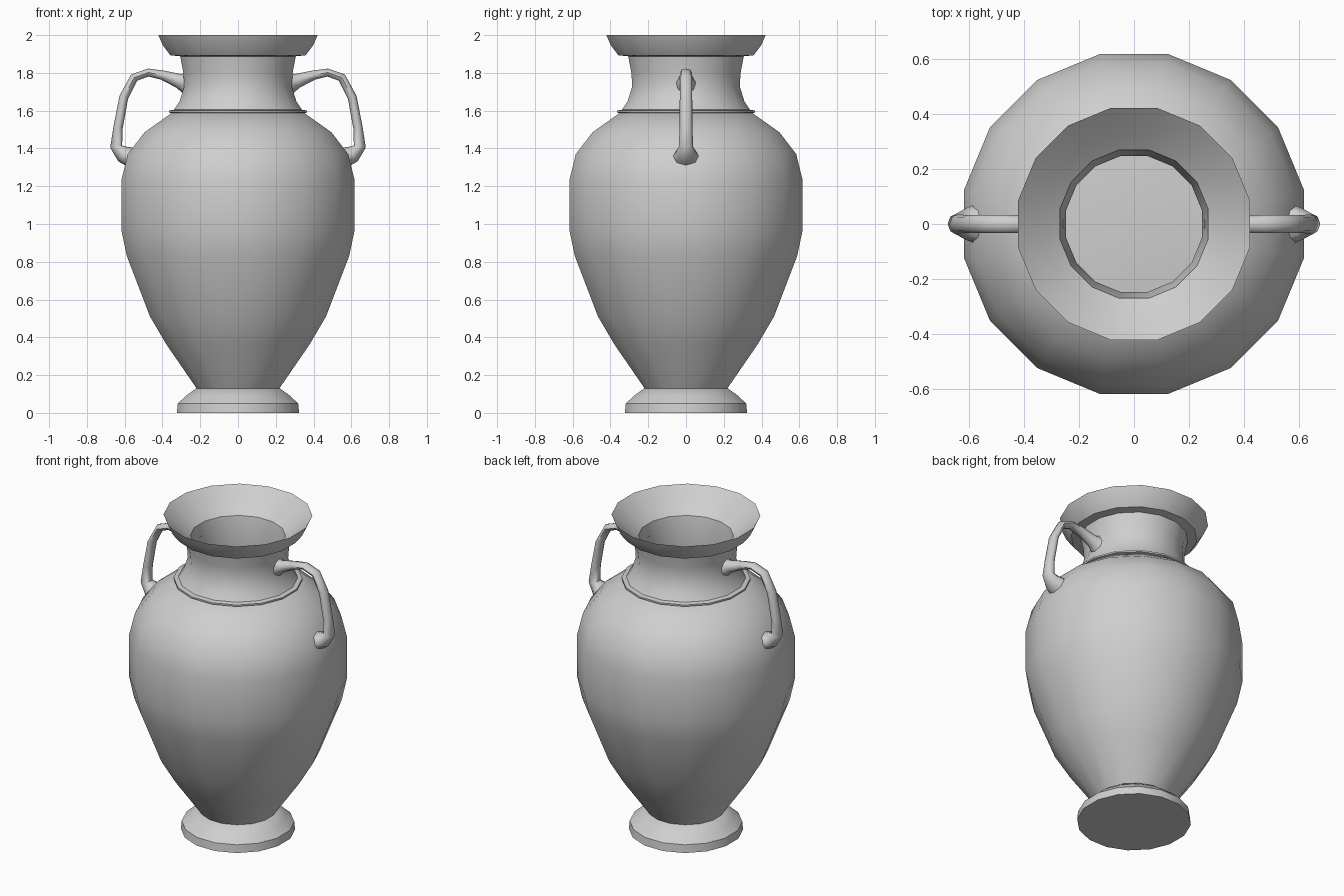
import bpy, bmesh, math
from mathutils import Vector

cube = bpy.data.objects.get("Cube")
if cube:
    bpy.data.objects.remove(cube, do_unlink=True)

SIDES = 16

clay = bpy.data.materials.new("grey clay")
clay.use_nodes = True
GREY = (0.62, 0.62, 0.62, 1)
clay.diffuse_color = GREY
clay.node_tree.nodes["Principled BSDF"].inputs["Base Color"].default_value = GREY


def skin(name, rings, cap_start=False, cap_end=False, angle=40, fix_normals=False):
    """Bridge equal rings of points into one smooth shaded object."""
    bm = bmesh.new()
    loops = [[bm.verts.new(p) for p in ring] for ring in rings]
    for a, b in zip(loops, loops[1:]):
        n = len(a)
        for i in range(n):
            j = (i + 1) % n
            bm.faces.new((a[i], a[j], b[j], b[i]))
    if cap_start:
        bm.faces.new(loops[0][::-1])
    if cap_end:
        bm.faces.new(loops[-1])
    if fix_normals:
        bmesh.ops.recalc_face_normals(bm, faces=bm.faces)
    mesh = bpy.data.meshes.new(name)
    bm.to_mesh(mesh)
    bm.free()
    mesh.materials.append(clay)
    obj = bpy.data.objects.new(name, mesh)
    bpy.context.collection.objects.link(obj)
    bpy.ops.object.select_all(action='DESELECT')
    obj.select_set(True)
    bpy.context.view_layer.objects.active = obj
    bpy.ops.object.shade_smooth_by_angle(angle=math.radians(angle))
    return obj


def lathe(name, profile, **options):
    """Turn a (radius, height) profile round the z axis."""
    turns = [(i + 0.5) * math.tau / SIDES for i in range(SIDES)]
    rings = [[(r * math.cos(t), r * math.sin(t), z) for t in turns]
             for r, z in profile]
    return skin(name, rings, **options)


# Spreading foot with a flat underside
lathe("foot", [(0.33, 0), (0.325, 0.05), (0.275, 0.095), (0.225, 0.13)],
      cap_start=True, cap_end=True)

# Egg shaped body, closed at the shoulder
lathe("body", [(0.22, 0.125), (0.385, 0.36), (0.475, 0.51), (0.6, 0.83),
               (0.63, 0.97), (0.63, 1.23), (0.595, 1.37), (0.505, 1.485),
               (0.355, 1.59)], cap_start=True, cap_end=True)

# Thin flange between shoulder and neck
lathe("collar_ring", [(0.33, 1.582), (0.372, 1.59), (0.372, 1.6), (0.33, 1.608)],
      cap_start=True, cap_end=True)

# Hollow neck: outside, flared lip, then down the inside
lathe("neck_and_lip", [(0.345, 1.605), (0.315, 1.65), (0.29, 1.73), (0.295, 1.8),
                       (0.312, 1.888), (0.365, 1.893), (0.405, 1.945), (0.43, 2.0),
                       (0.335, 1.915), (0.275, 1.87), (0.252, 1.74), (0.265, 1.595)])

# Handle path: x, z, half width across y, half thickness in the arch plane
HANDLE = [(0.27, 1.745, 0.06, 0.06), (0.315, 1.758, 0.036, 0.038),
          (0.4, 1.788, 0.032, 0.025), (0.475, 1.802, 0.032, 0.021),
          (0.55, 1.775, 0.032, 0.023), (0.605, 1.67, 0.033, 0.024),
          (0.635, 1.51, 0.034, 0.025), (0.645, 1.41, 0.038, 0.032),
          (0.61, 1.37, 0.058, 0.045), (0.54, 1.345, 0.085, 0.06)]


def handle(name, side):
    points = [Vector((x, 0, z)) for x, z, w, t in HANDLE]
    rings = []
    for i, (x, z, w, t) in enumerate(HANDLE):
        along = points[min(i + 1, len(points) - 1)] - points[max(i - 1, 0)]
        across = Vector((along.z, 0, -along.x)).normalized()
        ring = []
        for k in range(8):
            a = k * math.tau / 8
            p = points[i] + across * t * math.cos(a) + Vector((0, w * math.sin(a), 0))
            ring.append((side * p.x, p.y, p.z))
        rings.append(ring)
    skin(name, rings, cap_start=True, cap_end=True, angle=60, fix_normals=True)


handle("left_handle", 1)
handle("right_handle", -1)
